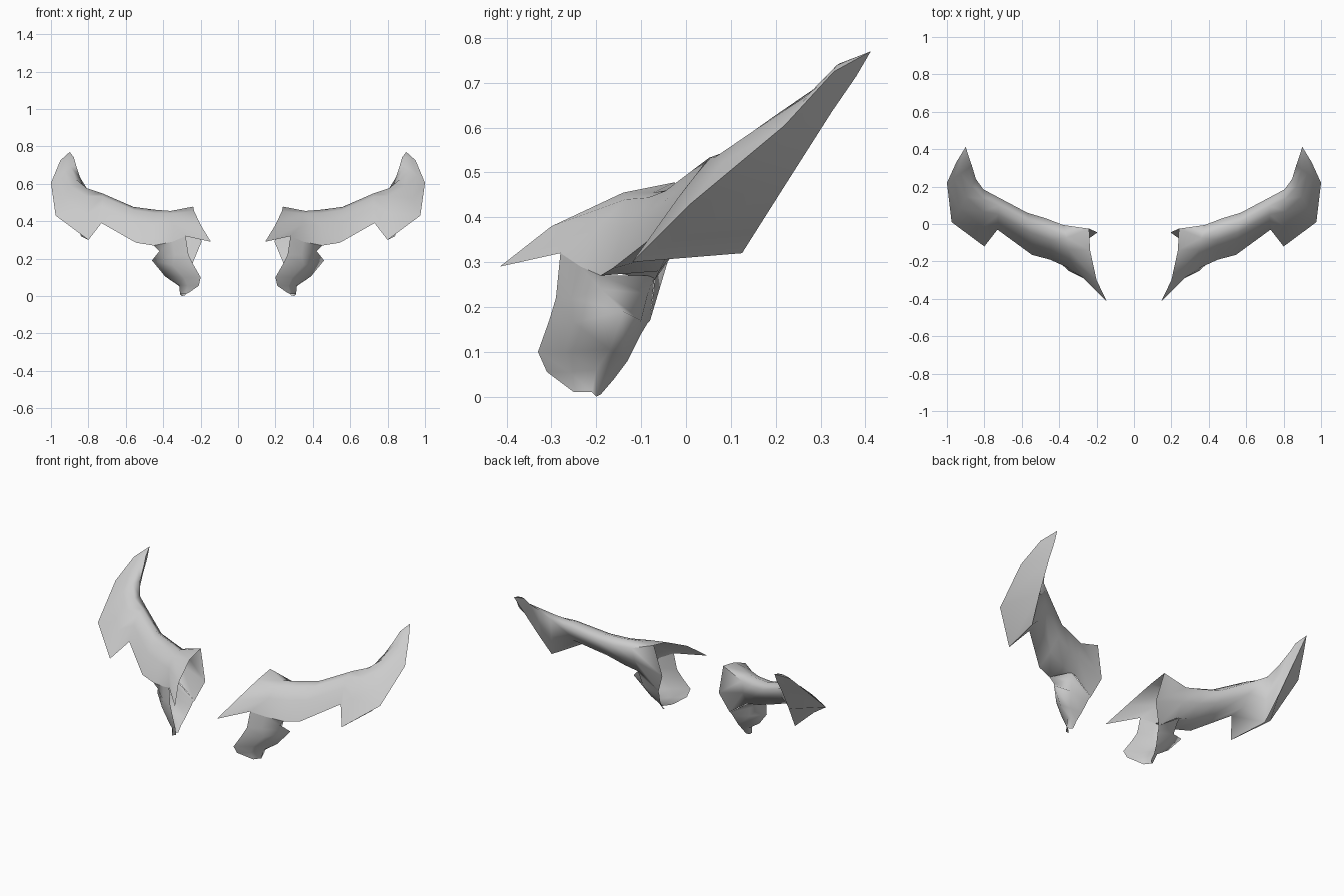
import bpy, bmesh
from mathutils import Vector as V

mat = bpy.data.materials.new("bone_grey")
mat.diffuse_color = (0.6, 0.6, 0.6, 1)


def ring(top, bulge, low, back, swell=0.0):
    """Closed section: curved front from top to low, then up the back."""
    t, c, l, b = V(top), V(bulge), V(low), V(back)
    pts = [t * (1 - s) ** 2 + c * 2 * s * (1 - s) + l * s * s
           for s in (0, 0.25, 0.5, 0.75, 1)]
    return pts + [b, b.lerp(t, 0.5) + V((0, swell, 0))]


def loft(name, rings, closed, skip=(), tip=None):
    """Skin the rows, mirror across x, and shade smoothly."""
    bm = bmesh.new()
    rows = [[bm.verts.new(p) for p in r] for r in rings]
    n = len(rows[0])
    for i in range(len(rows) - 1):
        for j in range(n if closed else n - 1):
            if (i, j) not in skip:
                k = (j + 1) % n
                bm.faces.new((rows[i][j], rows[i][k], rows[i + 1][k], rows[i + 1][j]))
    if tip:
        end = bm.verts.new(tip)
        for j in range(n):
            bm.faces.new((rows[-1][j], rows[-1][(j + 1) % n], end))
    bmesh.ops.remove_doubles(bm, verts=bm.verts, dist=0.0005)
    bmesh.ops.recalc_face_normals(bm, faces=bm.faces)
    me = bpy.data.meshes.new(name)
    bm.to_mesh(me)
    bm.free()
    me.materials.append(mat)
    ob = bpy.data.objects.new(name, me)
    bpy.context.collection.objects.link(ob)
    ob.modifiers.new("mirror", "MIRROR")
    bpy.ops.object.select_all(action="DESELECT")
    ob.select_set(True)
    bpy.context.view_layer.objects.active = ob
    bpy.ops.object.shade_smooth_by_angle(angle=1.5)
    return ob


# Horn: open inner end with a forward spike, a tube, then a flared outer blade
inner_end = [V(p) for p in (
    (.24, -.025, .478), (.235, -.14, .455), (.20, -.30, .38), (.145, -.415, .29),
    (.28, -.28, .32), (.245, -.08, .17), (.195, -.045, .29))]
horn_rings = [
    inner_end,
    ring((.38, -.005, .43), (.33, -.15, .52), (.35, -.235, .29), (.37, -.07, .26), .01),
    ring((.47, .03, .435), (.43, -.09, .535), (.45, -.19, .27), (.46, -.06, .28), .015),
    ring((.57, .06, .45), (.55, -.04, .55), (.545, -.165, .285), (.57, -.04, .32), .015),
    ring((.73, .145, .53), (.72, .045, .605), (.73, -.03, .39), (.74, .06, .41), .01),
    ring((.805, .185, .57), (.82, .10, .635), (.80, -.12, .30), (.84, .125, .32)),
    ring((.845, .24, .635), (.885, .165, .645), (.975, .01, .43), (.865, .22, .47)),
    ring((.866, .31, .70), (.92, .275, .69), (1.0, .22, .605), (.885, .325, .635)),
    ring((.878, .345, .742), (.91, .335, .745), (.95, .33, .725), (.892, .38, .715)),
]
loft("horn", horn_rings, True, skip={(0, 4)}, tip=(.90, .412, .77))

# Jaw: curved plate hanging under the inner end, open toward the middle
jaw_rows = [
    [(.28, -.28, .32), (.35, -.235, .29), (.45, -.19, .27), (.39, -.07, .27), (.245, -.08, .17)],
    [(.265, -.29, .22), (.34, -.255, .22), (.42, -.19, .24), (.38, -.085, .23), (.25, -.085, .165)],
    [(.24, -.305, .17), (.35, -.25, .165), (.46, -.14, .19), (.37, -.10, .17), (.255, -.10, .14)],
    [(.20, -.33, .10), (.29, -.27, .10), (.39, -.17, .105), (.34, -.14, .09), (.27, -.13, .08)],
    [(.21, -.31, .055), (.27, -.26, .055), (.315, -.20, .06), (.31, -.17, .05), (.28, -.16, .04)],
    [(.26, -.26, .02), (.28, -.25, .01), (.31, -.21, .01), (.30, -.20, .0), (.28, -.19, .005)],
]
loft("jaw", jaw_rows, False)
